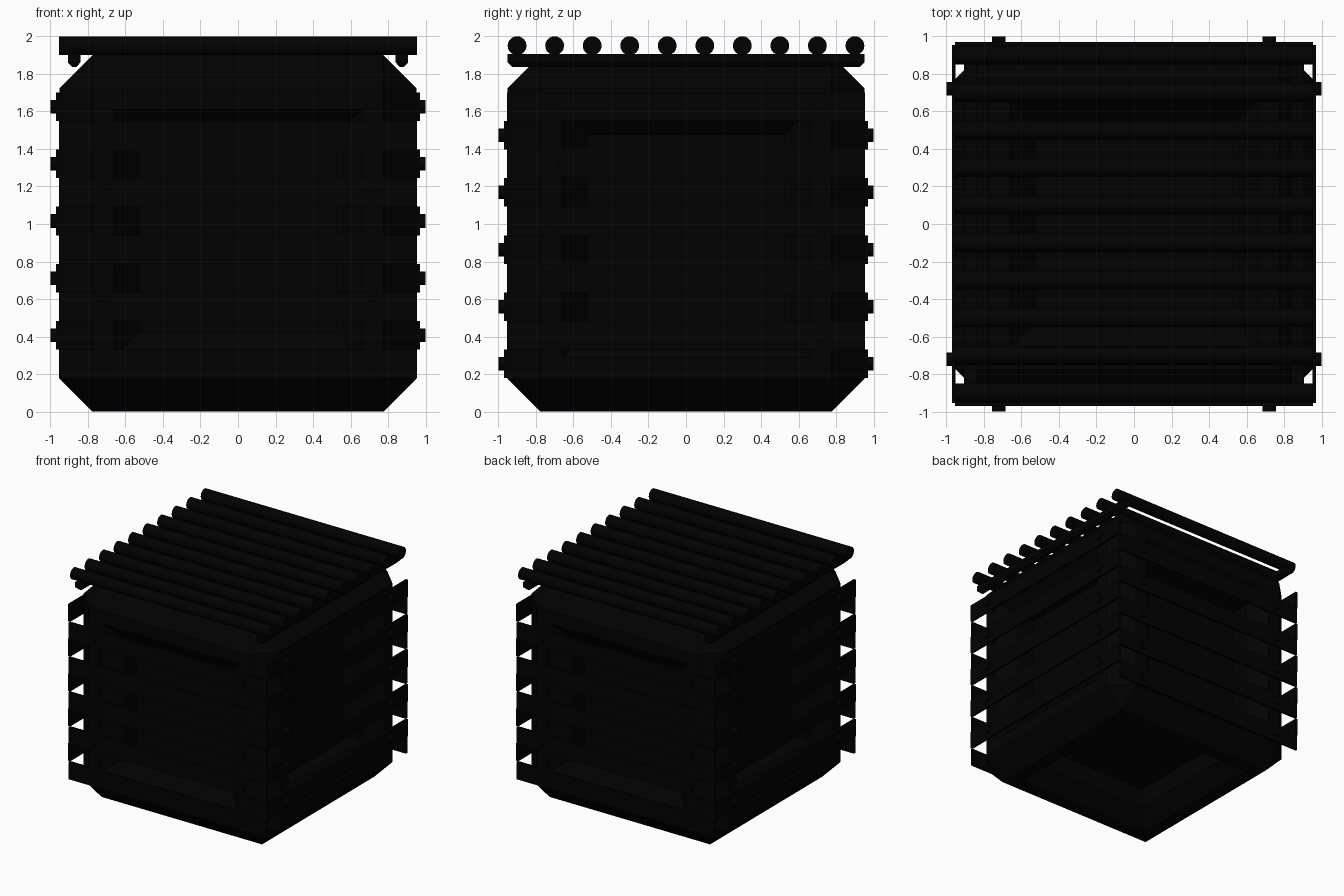
import bpy, bmesh
from math import pi
from mathutils import Matrix

if "Cube" in bpy.data.objects:
    bpy.data.objects.remove(bpy.data.objects["Cube"])

mat = bpy.data.materials.new("charcoal")
mat.diffuse_color = (0.0004, 0.0004, 0.0004, 1)
mat.use_nodes = True
mat.node_tree.nodes["Principled BSDF"].inputs["Base Color"].default_value = mat.diffuse_color


def finish(name, bm, smooth=False):
    bmesh.ops.recalc_face_normals(bm, faces=bm.faces[:])
    me = bpy.data.meshes.new(name)
    bm.to_mesh(me)
    bm.free()
    me.materials.append(mat)
    ob = bpy.data.objects.new(name, me)
    bpy.context.collection.objects.link(ob)
    if smooth:
        bpy.ops.object.select_all(action='DESELECT')
        ob.select_set(True)
        bpy.context.view_layer.objects.active = ob
        bpy.ops.object.shade_smooth_by_angle()
    return ob


def box(name, center, size, rot):
    bm = bmesh.new()
    m = rot @ Matrix.Translation(center) @ Matrix.Diagonal((*size, 1))
    bmesh.ops.create_cube(bm, size=1, matrix=m)
    return finish(name, bm)


def cylinder(name, center, radius, depth, axis_rot, rot=Matrix(), segs=32):
    bm = bmesh.new()
    bmesh.ops.create_cone(bm, cap_ends=True, segments=segs, radius1=radius,
                          radius2=radius, depth=depth,
                          matrix=rot @ Matrix.Translation(center) @ axis_rot)
    return finish(name, bm, True)


# Chamfered body; each of its six faces has a sloped rim and a deeper square well
bm = bmesh.new()
bmesh.ops.create_cube(bm, size=1.9, matrix=Matrix.Translation((0, 0, 0.95)))
bmesh.ops.bevel(bm, geom=bm.edges[:], offset=0.175, segments=1,
                affect='EDGES', profile=0.5)
panels = [f for f in bm.faces if f.calc_area() > 1]
for thickness, depth in ((0.115, 0), (0.135, -0.13), (0.0005, -0.17)):
    bmesh.ops.inset_individual(bm, faces=panels, thickness=thickness, depth=depth,
                               use_even_offset=True)
finish("body", bm)

# Planks on four sides, staggered between adjacent walls, with bolts near the ends
to_y = Matrix.Rotation(pi / 2, 4, 'X')
to_x = Matrix.Rotation(pi / 2, 4, 'Y')
for i, side in enumerate(("front", "right", "back", "left")):
    rot = Matrix.Rotation(i * pi / 2, 4, 'Z')
    for k in range(5):
        z = 0.256 + 0.152 * (i % 2) + 0.304 * k
        box(f"{side}_plank_{k + 1}", (0, -0.96, z), (1.91, 0.02, 0.152), rot)
        for s in (-1, 1):
            cylinder(f"{side}_bolt_{k + 1}", (s * 0.72, -0.98, z), 0.036, 0.04,
                     to_y, rot, 16)

# Roof bearers with chamfered undersides
for s in (-1, 1):
    bm = bmesh.new()
    bmesh.ops.create_cube(bm, size=1)
    bm.transform(Matrix.Translation((s * 0.873, 0, 1.8825))
                 @ Matrix.Diagonal((0.066, 1.9, 0.045, 1)))
    low = [f for f in bm.faces if f.calc_center_median().z < 1.861]
    new = bmesh.ops.extrude_discrete_faces(bm, faces=low)["faces"][0]
    for v in new.verts:
        v.co.z -= 0.023
        v.co.x = s * 0.873 + (v.co.x - s * 0.873) * 0.35
        v.co.y *= 0.976
    finish("roof_bearer", bm)

# Ten round roof rods
for i in range(10):
    cylinder(f"roof_rod_{i + 1}", (0, -0.9 + 0.2 * i, 1.95), 0.05, 1.91, to_x)
